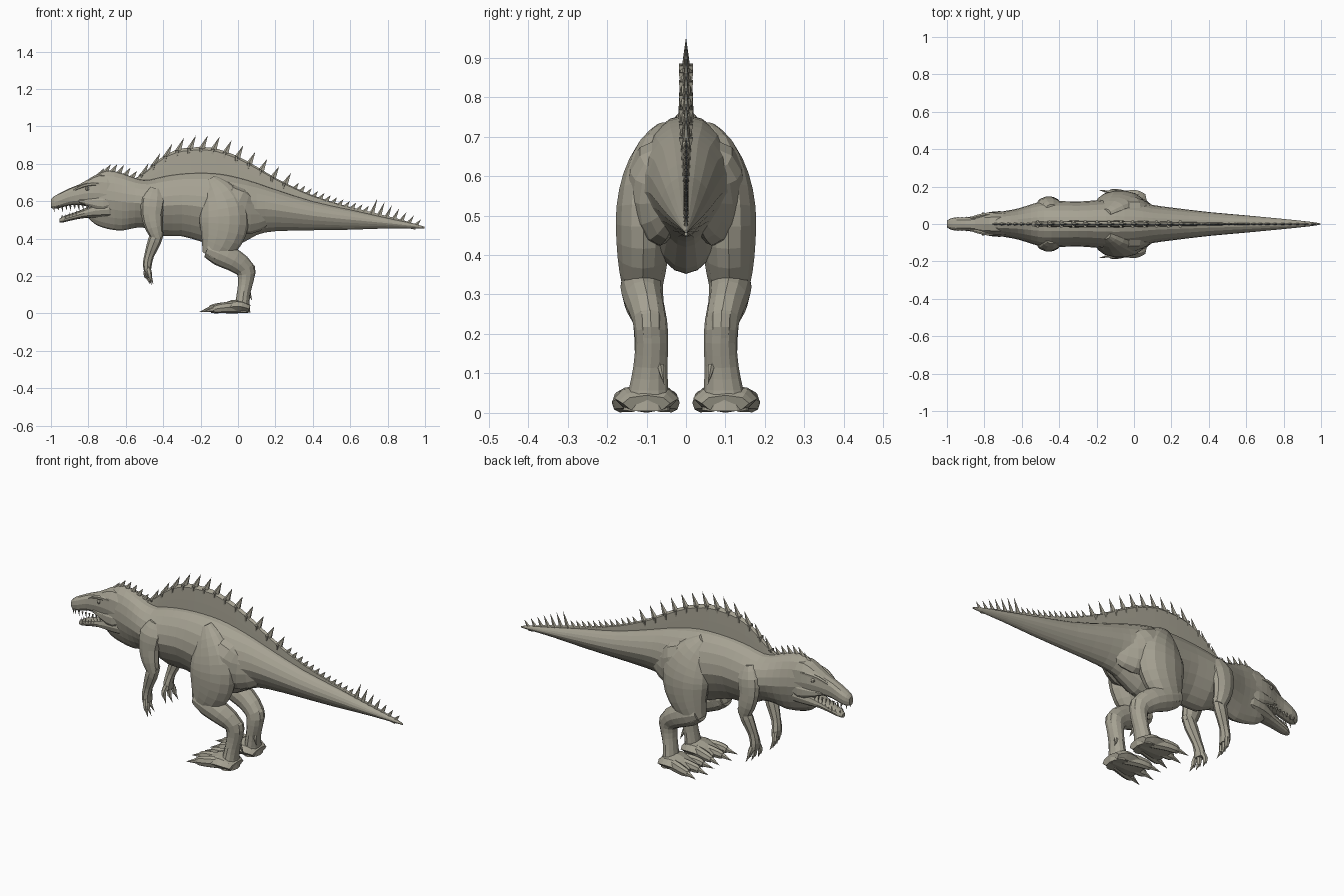
import bpy, bmesh, math
from mathutils import Vector

Y = Vector((0, 1, 0))
hide = bpy.data.materials.new("hide")
hide.diffuse_color = (.38, .36, .29, 1)


def smooth_rows(rows, steps=2):
    """Catmull-Rom refinement of a list of stations."""
    out = []
    for i in range(len(rows) - 1):
        a, b, c, d = rows[max(i - 1, 0)], rows[i], rows[i + 1], rows[min(i + 2, len(rows) - 1)]
        for s in range(steps):
            t = s / steps
            out.append([0.5 * (2 * q + (r - p) * t + (2 * p - 5 * q + 4 * r - w) * t * t
                        + (3 * q - p - 3 * r + w) * t ** 3) for p, q, r, w in zip(a, b, c, d)])
    return out + [list(rows[-1])]


def finish(name, bm, mirror=False):
    bmesh.ops.recalc_face_normals(bm, faces=bm.faces)
    me = bpy.data.meshes.new(name)
    bm.to_mesh(me)
    bm.free()
    me.materials.append(hide)
    ob = bpy.data.objects.new(name, me)
    bpy.context.collection.objects.link(ob)
    if mirror:
        m = ob.modifiers.new("Mirror", 'MIRROR')
        m.use_axis = (False, True, False)
    return ob


def add_loft(bm, rows, n=10, up=None, power=1.0, taper=0.0):
    """Rows are x, y, z, in-plane radius, sideways radius."""
    rows = smooth_rows(rows)
    rings = []
    for i, (x, y, z, ru, rv) in enumerate(rows):
        p, q = rows[max(i - 1, 0)], rows[min(i + 1, len(rows) - 1)]
        u = up or (Vector(q[:3]) - Vector(p[:3])).cross(Y).normalized()
        ring = []
        for k in range(n):
            a = 2 * math.pi * k / n
            c, s = math.cos(a), math.sin(a)
            cu = math.copysign(abs(c) ** power, c) if abs(c) > 1e-6 else 0
            cv = math.copysign(abs(s) ** power, s) if abs(s) > 1e-6 else 0
            cv *= 1 - taper * max(0, -cu)
            ring.append(bm.verts.new(Vector((x, y, z)) + u * cu * ru + Y * cv * rv))
        rings.append(ring)
    for a, b in zip(rings, rings[1:]):
        for k in range(n):
            bm.faces.new((a[k], a[(k + 1) % n], b[(k + 1) % n], b[k]))
    bm.faces.new(rings[0])
    bm.faces.new(rings[-1])


def limb(name, *paths, n=10):
    bm = bmesh.new()
    for rows in paths:
        add_loft(bm, rows, n)
    return finish(name, bm, True)


def trunk(name, profile, n=16, power=1.0, taper=0.0):
    """Profile rows are x, top, bottom, half width."""
    bm = bmesh.new()
    rows = [(x, 0, (t + b) / 2, (t - b) / 2, w) for x, t, b, w in profile]
    add_loft(bm, rows, n, Vector((0, 0, 1)), power, taper)
    return finish(name, bm)


def spikes(name, items, n=5, mirror=False):
    """Items are base point, tip point, x radius, y radius."""
    bm = bmesh.new()
    for base, tip, rx, ry in items:
        d = (Vector(tip) - Vector(base)).normalized()
        u = d.cross(Y).normalized()
        v = u.cross(d)
        ring = [bm.verts.new(Vector(base) + u * rx * math.cos(2 * math.pi * k / n)
                             + v * ry * math.sin(2 * math.pi * k / n)) for k in range(n)]
        top = bm.verts.new(tip)
        for k in range(n):
            bm.faces.new((ring[k], ring[(k + 1) % n], top))
        bm.faces.new(ring)
    return finish(name, bm, mirror)


def lerp(table, x):
    for a, b in zip(table, table[1:]):
        if a[0] <= x <= b[0]:
            return a[1] + (b[1] - a[1]) * (x - a[0]) / (b[0] - a[0])
    return table[-1][1]


# Neck, trunk and tail
body = [(-.80, .69, .51, .042), (-.76, .735, .475, .06), (-.70, .765, .453, .068),
        (-.62, .75, .443, .083), (-.55, .725, .458, .105), (-.48, .715, .455, .123),
        (-.4, .735, .415, .123), (-.3, .75, .413, .12), (-.2, .755, .385, .127),
        (-.1, .75, .352, .135), (0, .73, .365, .127), (.1, .70, .42, .102),
        (.2, .665, .44, .088), (.4, .60, .445, .064), (.6, .555, .448, .046),
        (.8, .51, .455, .027), (.95, .478, .455, .011), (.998, .463, .455, .003)]
trunk("body", body, 20, taper=.3)

# Skull and lower jaw
trunk("skull", [(-1, .61, .565, .016), (-.985, .625, .56, .028), (-.95, .645, .565, .036),
                (-.9, .67, .578, .036), (-.85, .69, .58, .044), (-.8, .718, .57, .058),
                (-.74, .748, .54, .065), (-.66, .735, .52, .064), (-.6, .68, .56, .04)], 12, .8)
trunk("lower_jaw", [(-.955, .506, .486, .012), (-.93, .522, .488, .027), (-.88, .538, .5, .034),
                    (-.82, .562, .51, .044), (-.76, .59, .51, .06),
                    (-.69, .60, .51, .064), (-.63, .58, .52, .04)], 12, .8)

# Brow ridges, cheeks and eyes
limb("brow_ridge", [(-.88, .028, .658, .006, .008), (-.83, .042, .682, .01, .011),
                    (-.78, .052, .692, .011, .011), (-.73, .052, .69, .006, .008)], n=6)
limb("cheek", [(-.85, .04, .60, .008, .004), (-.78, .053, .595, .025, .01),
               (-.72, .06, .59, .035, .01), (-.66, .055, .60, .012, .006)], n=6)
bm = bmesh.new()
bmesh.ops.create_uvsphere(bm, u_segments=8, v_segments=6, radius=.011)
bmesh.ops.translate(bm, verts=bm.verts, vec=(-.805, .052, .667))
finish("eye", bm, True)

# Teeth
upper, lower = [], []
for i in range(9):
    x = -.985 + i * .022
    y = .018 + .012 * min(i, 1) + .0012 * i
    h = .026 if i % 2 == 0 else .018
    upper.append(((x, y, .572 + .0015 * i), (x + .004, y, .565 + .0015 * i - h), .006, .005))
    xl = -.943 + i * .019
    yl = .012 + .012 * min(i, 1) + .002 * i
    zl = .512 + .0052 * i
    lower.append(((xl, yl, zl - .006), (xl + .003, yl, zl + h * .75), .005, .004))
spikes("upper_teeth", upper, 4, True)
spikes("lower_teeth", lower, 4, True)

# Back sail
sail = [(-.57, .71), (-.5, .755), (-.45, .80), (-.4, .84), (-.33, .875), (-.25, .888),
        (-.15, .888), (-.08, .87), (0, .84), (.1, .785), (.2, .725), (.3, .675),
        (.4, .632), (.55, .583), (.7, .545), (.85, .508), (.95, .478)]
trunk("back_sail", [(x, t, min(t - .008, lerp(body, x) - .03), max(.003, .018 - .015 * abs(x + .2) / .9))
                    for x, t in sail], 8, .6, -.5)

# Ribs and spikes along the sail, tail and neck
ribs, back = [], []
for i in range(13):
    x = -.515 + i * .0635
    z = lerp(sail, x)
    h = .066 - .002 * abs(i - 4)
    back.append(((x, 0, z - .02), (x + .036, 0, z + h), .02, .012))
    ribs.append(((x, 0, z - .004), (x - .015, 0, lerp(body, x) - .02), .012, .021))
spikes("sail_ribs", ribs, 6)
spikes("sail_spikes", back)
tail = []
for i in range(13):
    x = .3 + i * .034
    tail.append(((x, 0, lerp(sail, x) - .012), (x + .026, 0, lerp(sail, x) + .024), .015, .007))
for i in range(7):
    x = .715 + i * .039
    h = .085 - .008 * i
    tail.append(((x, 0, lerp(sail, x) - .012), (x + .03, 0, lerp(sail, x) + h - .012), .014, .007))
spikes("tail_spikes", tail)
spikes("neck_spikes", [((x, 0, lerp(body, x) - .012), (x + .03, 0, lerp(body, x) + h), .018, .01)
                       for x, h in ((-.775, .025), (-.745, .035), (-.71, .04), (-.675, .04),
                                    (-.64, .04), (-.605, .035), (-.57, .03))])

# Hind legs, with a hip bulge flowing into the tail root
limb("thigh", [(-.15, .055, .72, .03, .025), (-.12, .08, .67, .075, .045),
               (-.09, .097, .60, .115, .063), (-.075, .106, .52, .132, .072),
               (-.08, .108, .44, .125, .07), (-.105, .11, .365, .098, .06),
               (-.14, .11, .30, .058, .046)], n=14)
limb("hip", [(-.16, .05, .60, .05, .04), (-.06, .082, .575, .12, .07), (.03, .075, .535, .115, .062),
             (.11, .05, .53, .09, .045), (.2, .02, .54, .04, .02)], n=12)
limb("lower_leg", [(-.165, .11, .345, .045, .05), (-.1, .112, .32, .064, .054),
                   (-.02, .107, .283, .06, .05), (.038, .092, .235, .052, .044),
                   (.042, .087, .18, .042, .042), (.032, .09, .12, .036, .043),
                   (.024, .095, .06, .038, .05), (.022, .1, .006, .044, .06)], n=12)
limb("hock", [(.02, .09, .29, .02, .025), (.064, .09, .24, .029, .03),
              (.068, .088, .19, .018, .027), (.045, .09, .13, .015, .02)], n=8)

# Feet with three clawed toes
toes = [(-.13, .036), (-.15, .102), (-.13, .168)]
limb("foot", [(.06, .1, .024, .022, .06), (.02, .1, .036, .034, .08),
              (-.03, .1, .036, .036, .08), (-.08, .1, .025, .024, .072),
              (-.11, .1, .018, .012, .06)],
     *[[(.01, .1 + (y - .1) * .5, .034, .032, .028), (-.06, .1 + (y - .1) * .85, .032, .03, .024),
        (x + .02, y, .026, .025, .02), (x, y, .022, .018, .014)] for x, y in toes], n=8)
spikes("foot_claws", [((x + .01, y, .025), (x - .058, y + (y - .1) * .2, .008), .018, .013)
                      for x, y in toes]
       + [((.055, .065, .12), (.075, .055, .07), .012, .01)], 6, True)

# Arms
limb("upper_arm", [(-.44, .085, .67, .03, .02), (-.452, .105, .61, .064, .034),
                   (-.46, .112, .53, .058, .034), (-.448, .115, .46, .048, .032),
                   (-.43, .113, .405, .032, .026)])
limb("forearm", [(-.425, .113, .445, .032, .026), (-.447, .109, .385, .036, .028),
                 (-.475, .1, .31, .026, .023), (-.485, .094, .26, .024, .03),
                 (-.483, .092, .225, .018, .034)], n=8)
fingers = [(-.488, .06, .19), (-.478, .092, .185), (-.47, .122, .19)]
limb("fingers", *[[(-.484, .092 + (y - .092) * .6, .25, .014, .012),
                   (x - .004, y, .215, .014, .012), (x, y, z, .01, .01)]
                  for x, y, z in fingers], n=6)
spikes("hand_claws", [((x, y, z + .008), (x + .018, y + (y - .092) * .3, z - .035), .01, .009)
                      for x, y, z in fingers], 5, True)
